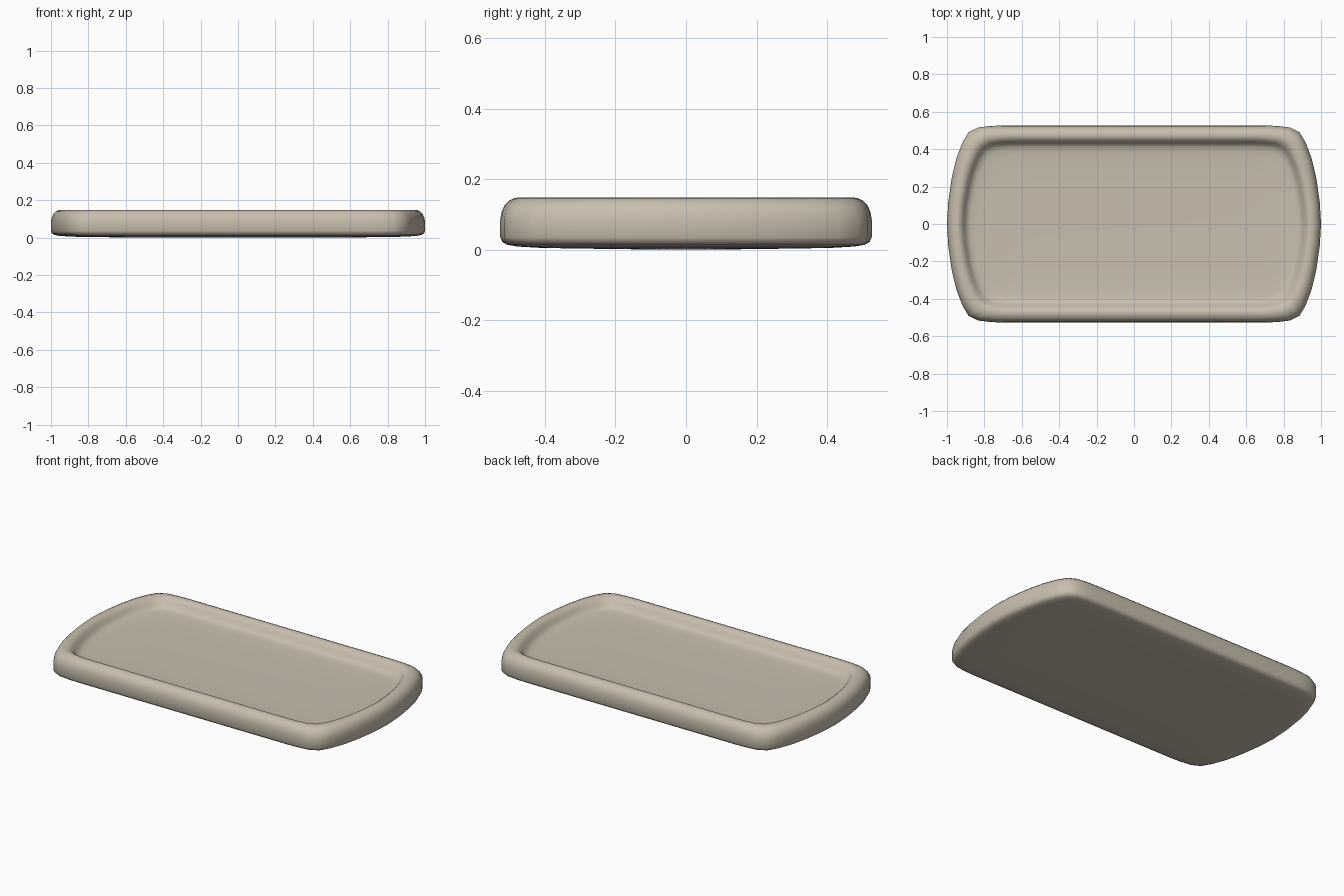
import bpy, bmesh

if "Cube" in bpy.data.objects:
    bpy.data.objects.remove(bpy.data.objects["Cube"])

# one clay colour
mat = bpy.data.materials.new("warm beige")
mat.diffuse_color = (0.58, 0.515, 0.42, 1)
mat.use_nodes = True
mat.node_tree.nodes["Principled BSDF"].inputs["Base Color"].default_value = mat.diffuse_color

# quarter outline of the tray, from the end middle to the long side middle
Q = [(1, 0), (.993, .12), (.974, .25), (.95, .35), (.918, .435), (.885, .49),
     (.835, .516), (.77, .524), (.7, .527), (.35, .527), (0, .527)]
outline = (Q + [(-x, y) for x, y in Q[-2::-1]]
           + [(-x, -y) for x, y in Q[1:]] + [(x, -y) for x, y in Q[-2:0:-1]])

# section: inset from the outline, height; underside, wall, rim, dish floor
section = [(.40, .001), (.25, .003), (.12, .005), (.05, .009), (.02, .014), (.006, .022),
           (0, .036), (0, .085), (.004, .108), (.013, .127), (.026, .14), (.042, .147),
           (.055, .148), (.068, .145), (.08, .136), (.09, .122), (.10, .107), (.112, .097),
           (.13, .092), (.17, .089), (.25, .086), (.40, .085)]

bm = bmesh.new()
rings = []
for d, z in section:
    rings.append([bm.verts.new((x * (1 - d), y * (1 - d / .527), z)) for x, y in outline])
n = len(outline)
for a, b in zip(rings, rings[1:]):
    for i in range(n):
        j = (i + 1) % n
        bm.faces.new((a[i], a[j], b[j], b[i]))
# close the underside and the dish floor with fans
for ring, z in ((rings[0], 0), (rings[-1], .085)):
    c = bm.verts.new((0, 0, z))
    for i in range(n):
        bm.faces.new((ring[i], ring[(i + 1) % n], c))
bmesh.ops.recalc_face_normals(bm, faces=bm.faces)
for f in bm.faces:
    f.smooth = True

me = bpy.data.meshes.new("tray")
bm.to_mesh(me)
bm.free()
me.materials.append(mat)
tray = bpy.data.objects.new("tray", me)
bpy.context.collection.objects.link(tray)
